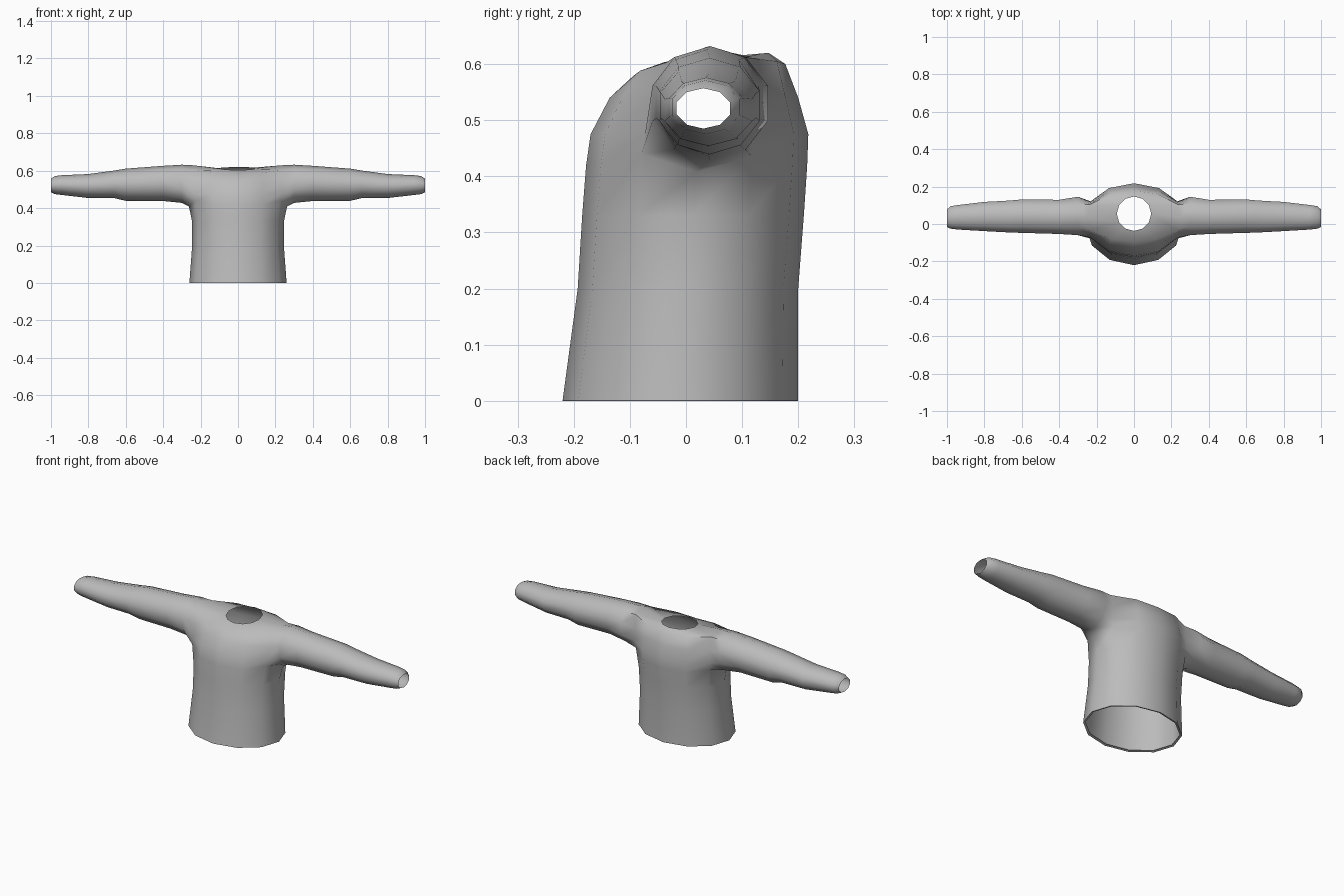
import bpy, bmesh, math

if "Cube" in bpy.data.objects:
    bpy.data.objects.remove(bpy.data.objects["Cube"])

cloth = bpy.data.materials.new("grey_cloth")
cloth.diffuse_color = (0.5, 0.5, 0.5, 1)
cloth.use_nodes = True
cloth.node_tree.nodes["Principled BSDF"].inputs["Base Color"].default_value = cloth.diffuse_color

bm = bmesh.new()
SIDES = 12


def full_ring(half):
    """Seven points from front centre to back centre, mirrored to a closed ring of 12."""
    pts = half + [(-x, y, z) for x, y, z in half[-2:0:-1]]
    return [bm.verts.new(p) for p in pts]


def oval(rx, yf, yb, z, side_lift=(0, 0, 0)):
    """Half oval; side_lift raises the points before, at and after the side."""
    lift = [0, 0, *side_lift, 0, 0]
    c, r = (yf + yb) / 2, (yb - yf) / 2
    return [(rx * math.sin(i * math.pi / 6), c - r * math.cos(i * math.pi / 6), z + lift[i])
            for i in range(7)]


def bridge(a, b, skip=()):
    n = len(a)
    for i in range(n):
        if i not in skip:
            bm.faces.new((a[i], a[(i + 1) % n], b[(i + 1) % n], b[i]))


# Torso rings, hem to neck
rings = [full_ring(h) for h in (
    oval(0.248, -0.208, 0.188, 0.004),
    oval(0.26, -0.22, 0.20, 0.0),
    oval(0.245, -0.193, 0.20, 0.20),
    oval(0.246, -0.185, 0.21, 0.33),
    oval(0.262, -0.178, 0.216, 0.42, (0.02, -0.012, 0.015)),
    oval(0.268, -0.17, 0.218, 0.475),
    oval(0.265, -0.136, 0.20, 0.54),
    # shoulder line
    [(0, -0.095, 0.578), (0.12, -0.082, 0.588), (0.235, -0.035, 0.603), (0.25, 0.035, 0.63),
     (0.235, 0.105, 0.612), (0.12, 0.162, 0.605), (0, 0.177, 0.60)],
    # neck opening
    [(0.092 * math.sin(a), 0.055 - 0.092 * math.cos(a), 0.612 - 0.008 * math.cos(a))
     for a in (i * math.pi / 6 for i in range(7))],
)]
ARM_ROWS = (4, 5, 6)
for k in range(len(rings) - 1):
    bridge(rings[k], rings[k + 1], (2, 3, 8, 9) if k in ARM_ROWS else ())

# Sleeves: x, centre y, centre z, y radius, z radius
SLEEVE = [
    (0.30, 0.043, 0.530, 0.108, 0.102),
    (0.40, 0.038, 0.532, 0.096, 0.094),
    (0.60, 0.042, 0.525, 0.094, 0.086),
    (0.66, 0.040, 0.527, 0.090, 0.074),
    (0.80, 0.040, 0.518, 0.082, 0.064),
    (0.94, 0.036, 0.523, 0.069, 0.053),
    (0.98, 0.035, 0.523, 0.063, 0.048),
    (1.00, 0.031, 0.521, 0.050, 0.036),
]
for side, (front, mid, back) in ((1, (2, 3, 4)), (-1, (10, 9, 8))):
    # armhole loop: bottom, up the front, top, down the back
    prev = [rings[4][mid]] + [rings[k][front] for k in (4, 5, 6, 7)]
    prev += [rings[7][mid]] + [rings[k][back] for k in (7, 6, 5, 4)]
    for x, yc, zc, ry, rz in SLEEVE:
        loop = [bm.verts.new((side * x, yc - ry * math.sin(i * math.pi / 5),
                              zc - rz * math.cos(i * math.pi / 5))) for i in range(10)]
        bridge(prev, loop)
        prev = loop

bmesh.ops.recalc_face_normals(bm, faces=bm.faces)
# The shell is open, so make sure its outside faces out
bm.faces.ensure_lookup_table()
front_face = min(bm.faces, key=lambda f: f.calc_center_median().y + 5 * (f.calc_area() < 0.01))
if front_face.normal.y > 0:
    bmesh.ops.reverse_faces(bm, faces=bm.faces)

mesh = bpy.data.meshes.new("pullover")
bm.to_mesh(mesh)
bm.free()
mesh.materials.append(cloth)
pullover = bpy.data.objects.new("pullover", mesh)
bpy.context.collection.objects.link(pullover)
bpy.context.view_layer.objects.active = pullover
pullover.select_set(True)
bpy.ops.object.shade_smooth_by_angle(angle=math.radians(50))
